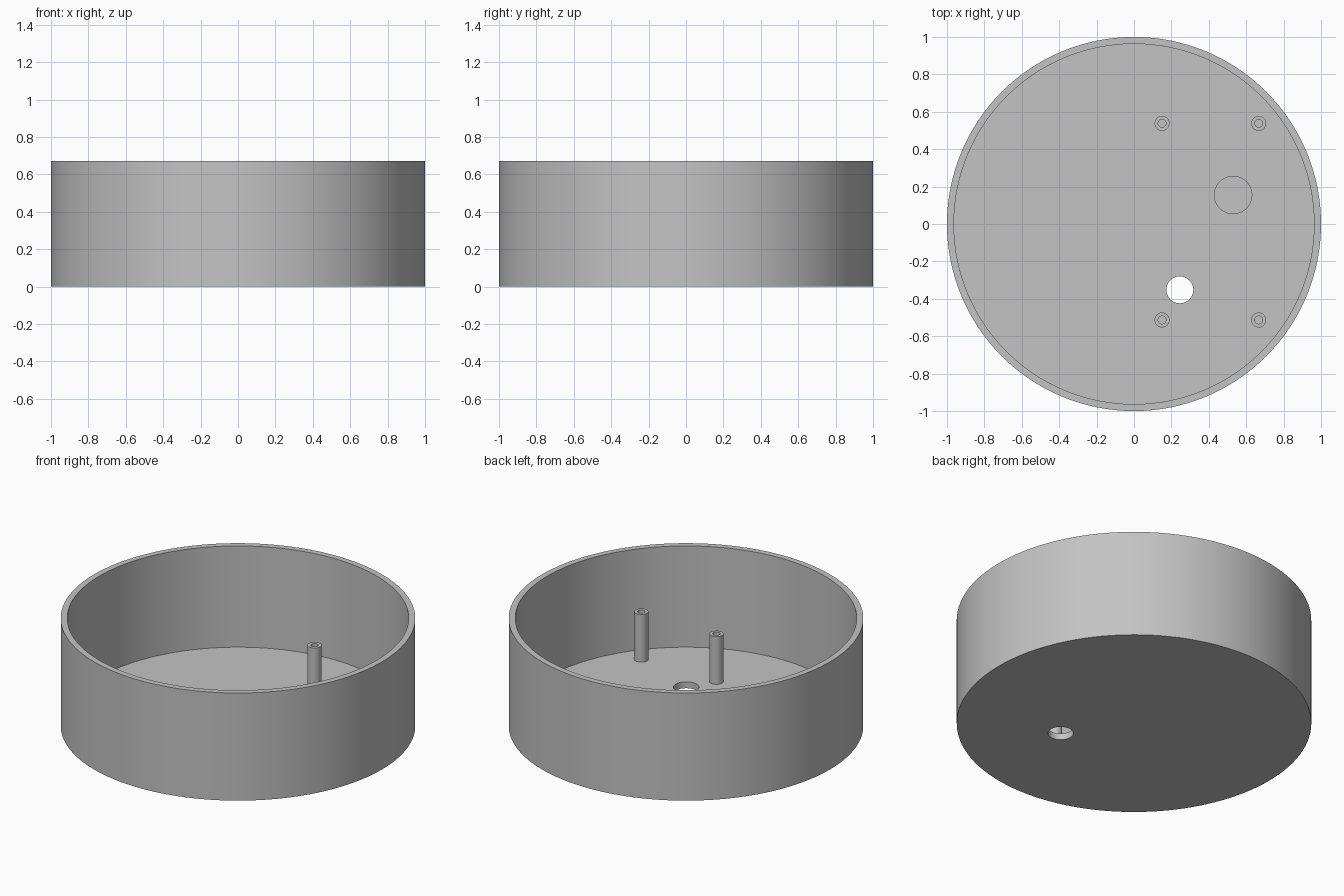
import bpy, bmesh, math

cube = bpy.data.objects.get("Cube")
if cube:
    bpy.data.objects.remove(cube, do_unlink=True)

HEIGHT, FLOOR, WALL = 0.67, 0.04, 0.037
POST_TOP = 0.337

grey = bpy.data.materials.new("plain grey")
grey.use_nodes = True
grey.diffuse_color = (0.55, 0.55, 0.55, 1)
grey.node_tree.nodes["Principled BSDF"].inputs["Base Color"].default_value = grey.diffuse_color


def lathe(name, profile, location=(0, 0, 0), segments=48):
    """Spin a (radius, height) profile about z; its ends lie on the axis."""
    bm = bmesh.new()
    verts = [bm.verts.new((r, 0, z)) for r, z in profile]
    edges = [bm.edges.new(pair) for pair in zip(verts, verts[1:])]
    bmesh.ops.spin(bm, geom=verts + edges, cent=(0, 0, 0), axis=(0, 0, 1),
                   angle=math.tau, steps=segments, use_duplicate=False)
    bmesh.ops.remove_doubles(bm, verts=bm.verts, dist=0.0001)
    bmesh.ops.recalc_face_normals(bm, faces=bm.faces)
    mesh = bpy.data.meshes.new(name)
    bm.to_mesh(mesh)
    bm.free()
    mesh.materials.append(grey)
    obj = bpy.data.objects.new(name, mesh)
    obj.location = location
    bpy.context.collection.objects.link(obj)
    return obj


def smooth(obj):
    bpy.ops.object.select_all(action='DESELECT')
    obj.select_set(True)
    bpy.context.view_layer.objects.active = obj
    bpy.ops.object.shade_smooth_by_angle(angle=math.radians(30))


def cut(obj, name, radius, bottom, top, x, y):
    """Cut a round hole from bottom to top, then drop the cutter."""
    cutter = lathe(name, [(0, bottom), (radius, bottom), (radius, top), (0, top)], (x, y, 0))
    cutter.hide_render = True
    mod = obj.modifiers.new(name, 'BOOLEAN')
    mod.operation = 'DIFFERENCE'
    mod.solver = 'EXACT'
    mod.object = cutter
    bpy.context.view_layer.objects.active = obj
    bpy.ops.object.modifier_apply(modifier=name)
    bpy.data.objects.remove(cutter, do_unlink=True)


# Round open-topped shell
inner = 1 - WALL
shell = lathe("round_shell", [(0, 0), (1, 0), (1, HEIGHT), (inner, HEIGHT),
                              (inner, FLOOR), (0, FLOOR)], segments=128)

# Cable hole through the floor, and a shallow round recess
cut(shell, "cable_hole", 0.072, -0.1, 0.1, 0.245, -0.352)
cut(shell, "floor_recess", 0.1, FLOOR / 2, 0.1, 0.53, 0.155)
smooth(shell)

# Four hollow mounting posts
for side, x in (("inner", 0.15), ("outer", 0.667)):
    for end, y in (("front", -0.513), ("back", 0.538)):
        post = lathe(f"{end}_{side}_post",
                     [(0, FLOOR - 0.01), (0.04, FLOOR - 0.01), (0.04, POST_TOP),
                      (0.021, POST_TOP), (0.021, FLOOR), (0, FLOOR)],
                     (x, y, 0), segments=32)
        smooth(post)
